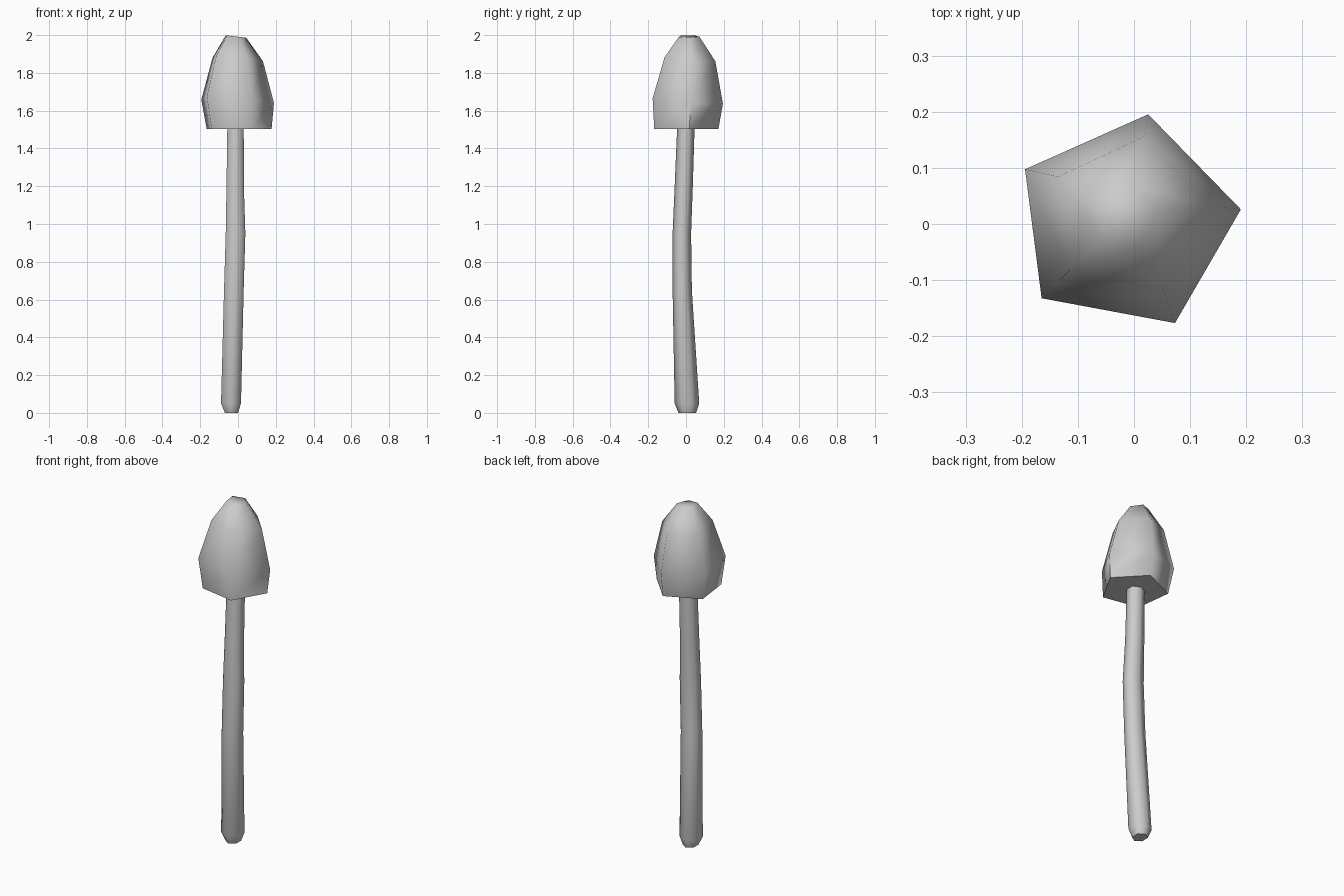
import bpy, bmesh, math

old = bpy.data.objects.get("Cube")
if old:
    bpy.data.objects.remove(old, do_unlink=True)

grey = bpy.data.materials.new("plain_grey")
grey.use_nodes = True
grey.diffuse_color = (0.6, 0.6, 0.6, 1)
grey.node_tree.nodes["Principled BSDF"].inputs["Base Color"].default_value = (0.6, 0.6, 0.6, 1)


def loft(name, sides, start, rings, angle):
    """Skin a stack of polygon rings: (centre x, y, z), (radius x, y), (slope x, y)."""
    bm = bmesh.new()
    loops = []
    for (cx, cy, cz), (rx, ry), (sx, sy) in rings:
        loop = []
        for i in range(sides):
            a = math.radians(start) + math.tau * i / sides
            dx, dy = rx * math.cos(a), ry * math.sin(a)
            loop.append(bm.verts.new((cx + dx, cy + dy, cz + sx * dx + sy * dy)))
        loops.append(loop)
    for low, high in zip(loops, loops[1:]):
        for i in range(sides):
            j = (i + 1) % sides
            bm.faces.new((low[i], low[j], high[j], high[i]))
    bm.faces.new(loops[0][::-1])
    bm.faces.new(loops[-1])
    mesh = bpy.data.meshes.new(name)
    bm.to_mesh(mesh)
    bm.free()
    mesh.materials.append(grey)
    obj = bpy.data.objects.new(name, mesh)
    bpy.context.collection.objects.link(obj)
    bpy.ops.object.select_all(action='DESELECT')
    obj.select_set(True)
    bpy.context.view_layer.objects.active = obj
    bpy.ops.object.shade_smooth_by_angle(angle=math.radians(angle))
    return obj


# Five-sided cap, slightly tilted
loft("cap", 5, 7, [
    ((-0.005, -0.005, 1.503), (0.184, 0.18), (0, 0)),
    ((-0.014, 0.002, 1.655), (0.206, 0.197), (-0.06, -0.08)),
    ((-0.01, 0.015, 1.875), (0.143, 0.143), (-0.08, -0.08)),
    ((-0.014, 0.014, 1.993), (0.058, 0.058), (-0.12, 0)),
], 72)

# Six-sided bent stalk with a chamfered foot
loft("stalk", 6, 30, [
    ((-0.035, 0.007, 0.0), (0.04, 0.047), (0, 0)),
    ((-0.037, 0.005, 0.05), (0.061, 0.065), (0, 0)),
    ((-0.022, -0.02, 0.65), (0.06, 0.051), (0, 0)),
    ((-0.013, -0.022, 0.95), (0.06, 0.049), (0, 0)),
    ((-0.015, -0.012, 1.2), (0.053, 0.048), (0, 0)),
    ((-0.013, 0.0, 1.53), (0.05, 0.046), (0, 0)),
], 65)
